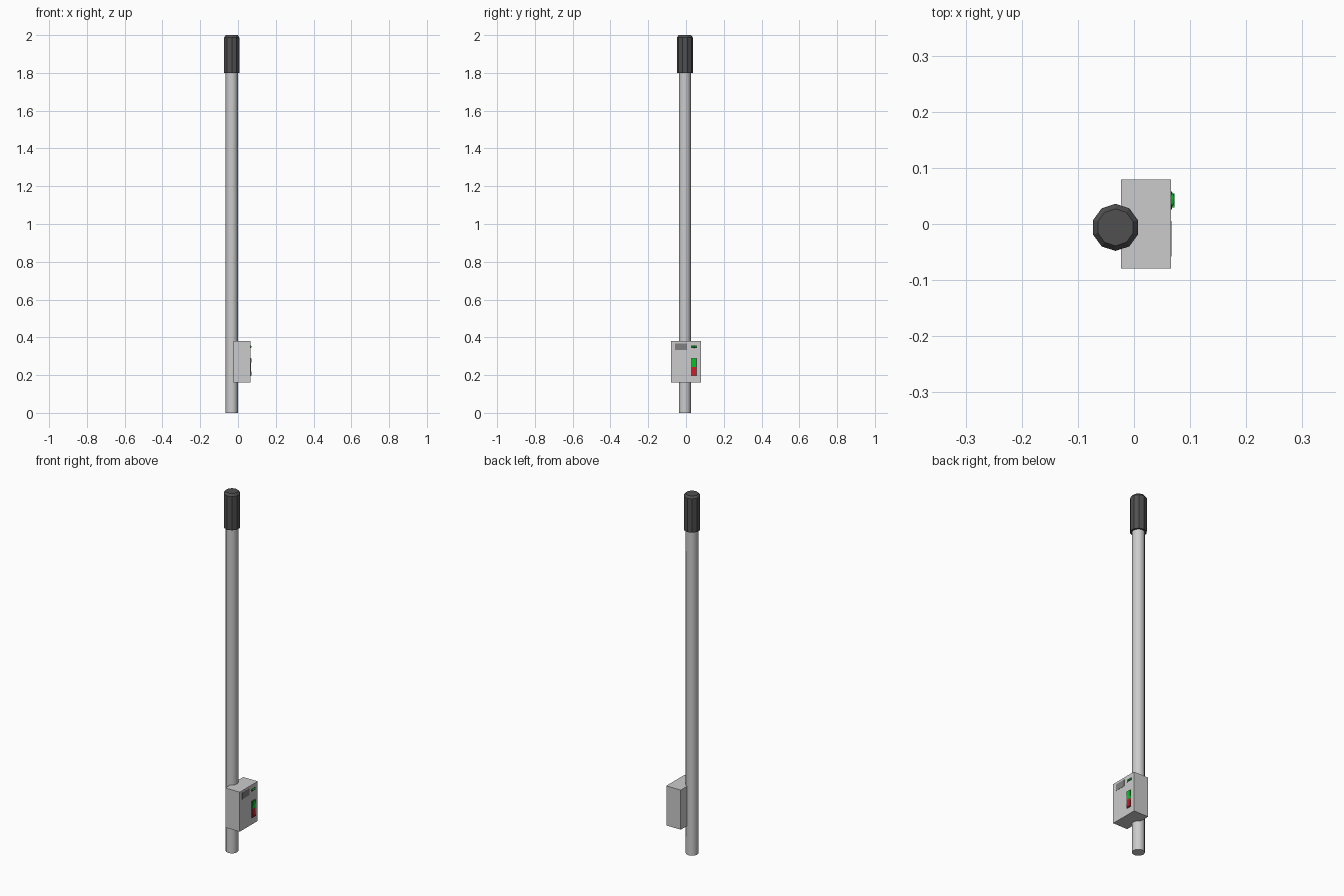
import bpy, bmesh, math
from mathutils import Matrix

if "Cube" in bpy.data.objects:
    bpy.data.objects.remove(bpy.data.objects["Cube"])


def paint(ob, name, rgb):
    mat = bpy.data.materials.get(name) or bpy.data.materials.new(name)
    mat.diffuse_color = (*rgb, 1)
    mat.use_nodes = True
    mat.node_tree.nodes["Principled BSDF"].inputs["Base Color"].default_value = mat.diffuse_color
    ob.data.materials.append(mat)


def make(name, bm):
    bmesh.ops.recalc_face_normals(bm, faces=bm.faces)
    me = bpy.data.meshes.new(name)
    bm.to_mesh(me)
    bm.free()
    ob = bpy.data.objects.new(name, me)
    bpy.context.collection.objects.link(ob)
    return ob


def box(name, x, y, z):
    bm = bmesh.new()
    bmesh.ops.create_cube(bm, size=1)
    for v in bm.verts:
        v.co = [lo + (c + 0.5) * (hi - lo) for c, (lo, hi) in zip(v.co, (x, y, z))]
    return make(name, bm)


def prism(name, rings, sides, cx, cy):
    """Stack of regular polygons (radius, z), one corner facing -y."""
    bm = bmesh.new()
    loops = []
    for r, z in rings:
        angles = [2 * math.pi * i / sides - math.pi / 2 for i in range(sides)]
        loops.append([bm.verts.new((cx + r * math.cos(a), cy + r * math.sin(a), z)) for a in angles])
    for a, b in zip(loops, loops[1:]):
        for i in range(sides):
            j = (i + 1) % sides
            bm.faces.new((a[i], a[j], b[j], b[i]))
    bm.faces.new(loops[0][::-1])
    bm.faces.new(loops[-1])
    return make(name, bm)


def rocker(name, z_mid, z_end):
    """Half of the rocker switch: wedge rising towards its outer end."""
    bm = bmesh.new()
    profile = [(0.064, z_mid), (0.068, z_mid), (0.072, z_end), (0.064, z_end)]
    face = bm.faces.new([bm.verts.new((x, 0.029, z)) for x, z in profile])
    ext = bmesh.ops.extrude_face_region(bm, geom=[face])
    bmesh.ops.translate(bm, vec=(0, 0.025, 0),
                        verts=[v for v in ext["geom"] if isinstance(v, bmesh.types.BMVert)])
    return make(name, bm)


CX, CY = -0.033, -0.006

# Pole and dark cap with a chamfered top
pole = prism("pole", [(0.032, 0), (0.032, 1.82)], 12, CX, CY)
bpy.ops.object.select_all(action="DESELECT")
pole.select_set(True)
bpy.context.view_layer.objects.active = pole
bpy.ops.object.shade_smooth_by_angle(angle=math.radians(40))

cap = prism("pole_cap", [(0.042, 1.8), (0.042, 1.988), (0.033, 2.0)], 10, CX, CY)
paint(cap, "dark_grey", (0.08, 0.08, 0.08))

# Control box
box("control_box", (-0.023, 0.066), (-0.079, 0.079), (0.16, 0.38))

# Display panel
display = box("display", (0.06, 0.0668), (-0.058, 0.005), (0.332, 0.368))
paint(display, "display_grey", (0.22, 0.22, 0.22))

# Switch frame and two-colour rocker
frame = box("switch_frame", (0.06, 0.068), (0.026, 0.057), (0.196, 0.29))
paint(frame, "dark_grey", (0.08, 0.08, 0.08))
paint(rocker("switch_on", 0.244, 0.287), "green", (0.0, 0.6, 0.02))
paint(rocker("switch_off", 0.244, 0.199), "red", (0.6, 0.01, 0.02))

# Indicator lamp: flat dome on a thin dark base
base = box("lamp_base", (0.06, 0.067), (0.026, 0.059), (0.343, 0.357))
paint(base, "dark_grey", (0.08, 0.08, 0.08))
lamp = prism("lamp", [(1, 0), (0.8, 0.6), (0.45, 1)], 8, 0, 0)
lamp.data.transform(Matrix(((0, 0, 0.006, 0.066), (0.014, 0, 0, 0.0435), (0, 0.006, 0, 0.35), (0, 0, 0, 1))))
paint(lamp, "green", (0.0, 0.6, 0.02))
